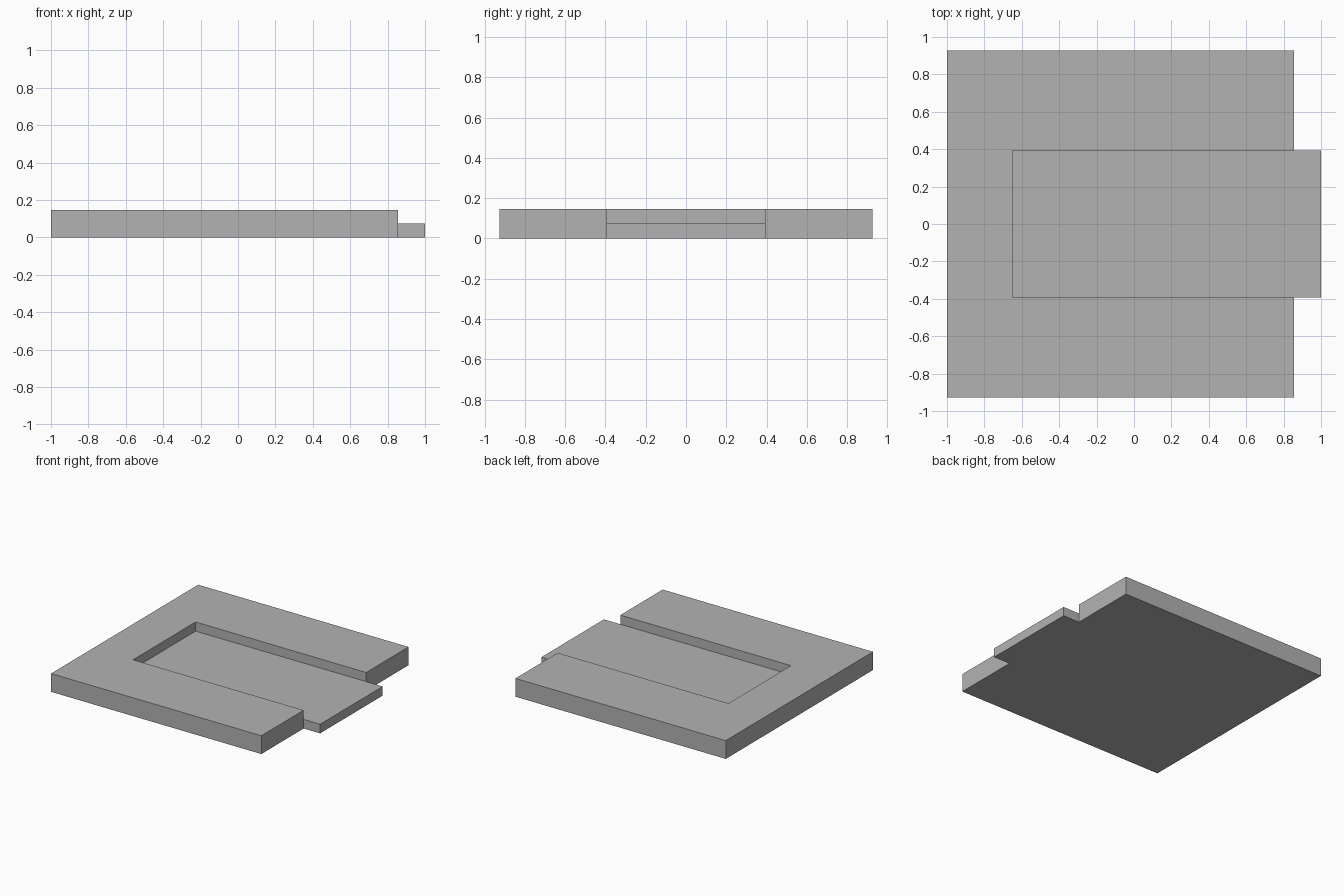
import bpy
import bmesh
from mathutils import Vector

cube = bpy.data.objects.get("Cube")
if cube:
    bpy.data.objects.remove(cube, do_unlink=True)

# Main sizes
LEFT, SLOT_END, RIM_END, TAB_END = -1.0, -0.65, 0.855, 1.0
HALF_WIDTH, SLOT_HALF = 0.927, 0.394
PANEL_TOP, RIM_TOP = 0.073, 0.146

# Single plain grey
grey = bpy.data.materials.new("plain_grey")
color = (0.45, 0.45, 0.45, 1)
grey.use_nodes = True
grey.diffuse_color = color
grey.node_tree.nodes["Principled BSDF"].inputs["Base Color"].default_value = color

bm = bmesh.new()


def vert(x, y):
    return bm.verts.new((x, y, 0))


def raise_faces(faces, height, keep):
    """Extrude faces upward and return the new caps."""
    result = bmesh.ops.extrude_face_region(bm, geom=faces, use_keep_orig=keep)["geom"]
    verts = [g for g in result if isinstance(g, bmesh.types.BMVert)]
    bmesh.ops.translate(bm, verts=verts, vec=Vector((0, 0, height)))
    if not keep:
        bmesh.ops.delete(bm, geom=[f for f in faces if f.is_valid], context="FACES_ONLY")
    return [g for g in result if isinstance(g, bmesh.types.BMFace)]


# Footprint: a U-shaped rim around a panel that ends in a tab
slot = [vert(RIM_END, -SLOT_HALF), vert(SLOT_END, -SLOT_HALF),
        vert(SLOT_END, SLOT_HALF), vert(RIM_END, SLOT_HALF)]
outer = [vert(RIM_END, HALF_WIDTH), vert(LEFT, HALF_WIDTH),
         vert(LEFT, -HALF_WIDTH), vert(RIM_END, -HALF_WIDTH)]
tab = [vert(TAB_END, SLOT_HALF), vert(TAB_END, -SLOT_HALF)]
rim = bm.faces.new(slot + outer)
panel = bm.faces.new(slot[::-1] + tab[::-1])
bm.normal_update()

# Raise everything to the panel height, then the rim to full height
caps = raise_faces([rim, panel], PANEL_TOP, True)
rim_cap = min(caps, key=lambda f: min(v.co.x for v in f.verts))
raise_faces([rim_cap], RIM_TOP - PANEL_TOP, False)

# Merge flat seams and tidy normals
bmesh.ops.recalc_face_normals(bm, faces=bm.faces)
bmesh.ops.dissolve_limit(bm, angle_limit=0.01, verts=bm.verts, edges=bm.edges)
bmesh.ops.recalc_face_normals(bm, faces=bm.faces)

mesh = bpy.data.meshes.new("slotted_plate")
bm.to_mesh(mesh)
bm.free()
mesh.materials.append(grey)
bpy.context.collection.objects.link(bpy.data.objects.new("slotted_plate", mesh))
